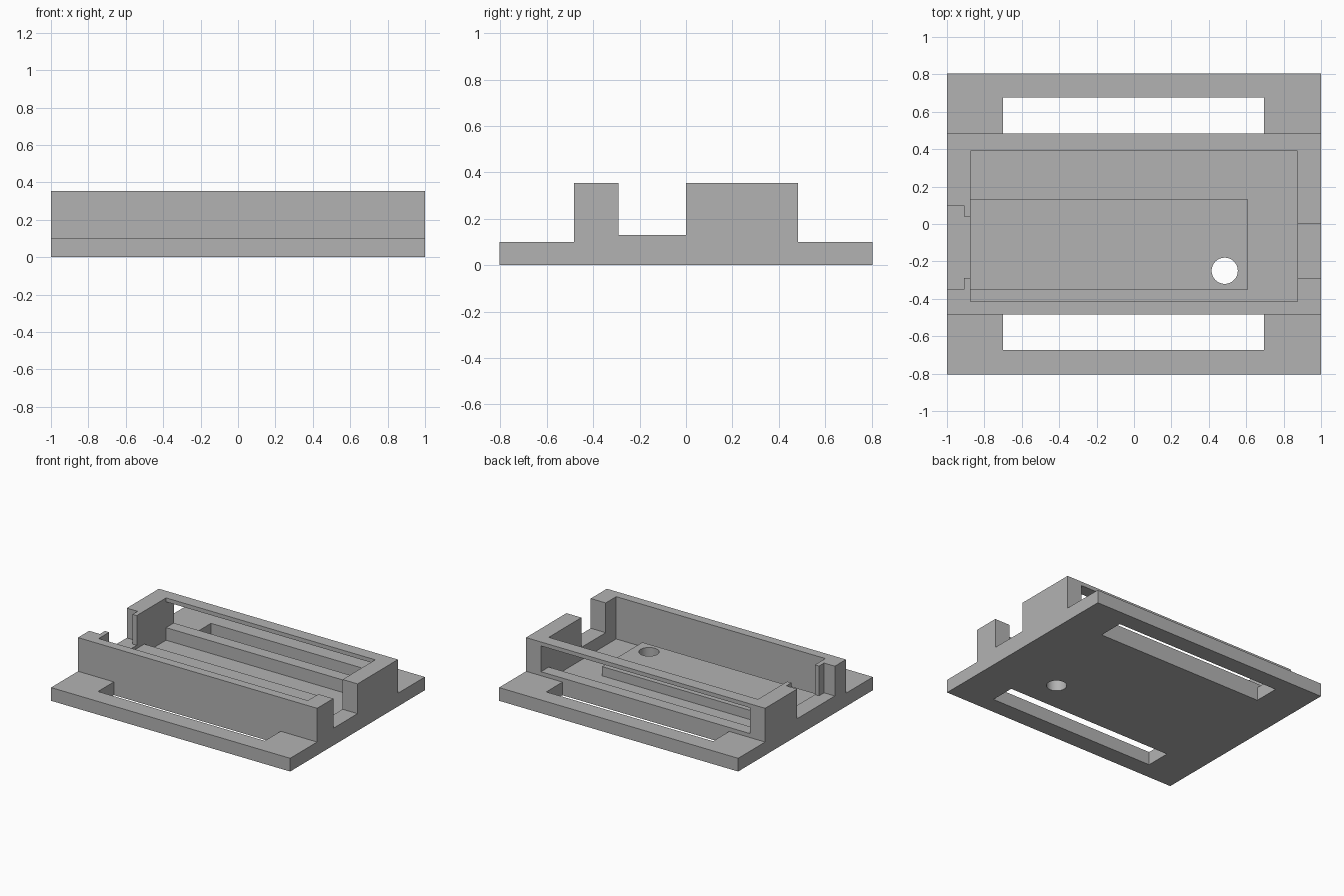
import bpy
import bmesh

if "Cube" in bpy.data.objects:
    bpy.data.objects.remove(bpy.data.objects["Cube"], do_unlink=True)

# Main levels and wall positions
BASE, SILL, TOP = 0.10, 0.13, 0.355
FLOOR, DECK = 0.035, 0.105
WALL, EDGE, END = 0.483, 0.805, 0.875
FRONT, BACK = -0.415, 0.39
ABOVE = 0.5

grey = bpy.data.materials.new("plain_grey")
grey.use_nodes = True
colour = (0.45, 0.45, 0.45, 1)
grey.diffuse_color = colour
grey.node_tree.nodes["Principled BSDF"].inputs["Base Color"].default_value = colour


def new_object(name, bm):
    mesh = bpy.data.meshes.new(name)
    bmesh.ops.recalc_face_normals(bm, faces=bm.faces)
    bm.to_mesh(mesh)
    bm.free()
    mesh.materials.append(grey)
    obj = bpy.data.objects.new(name, mesh)
    bpy.context.collection.objects.link(obj)
    return obj


def cut(target, cutter):
    mod = target.modifiers.new("cut", "BOOLEAN")
    mod.operation = "DIFFERENCE"
    mod.solver = "EXACT"
    mod.object = cutter
    cutter.hide_render = True
    bpy.context.view_layer.objects.active = target
    bpy.ops.object.modifier_apply(modifier=mod.name)
    bpy.data.objects.remove(cutter, do_unlink=True)


def cut_box(target, xs, ys, zs):
    bm = bmesh.new()
    bmesh.ops.create_cube(bm, size=1)
    for v in bm.verts:
        for axis, (low, high) in enumerate((xs, ys, zs)):
            v.co[axis] = high if v.co[axis] > 0 else low
    cut(target, new_object("box_cutter", bm))


# Stepped tray block extruded along its length
half = [(EDGE, 0), (EDGE, BASE), (WALL, BASE), (WALL, TOP)]
profile = half + [(-y, z) for y, z in reversed(half)]
bm = bmesh.new()
face = bm.faces.new([bm.verts.new((-1, y, z)) for y, z in profile])
ext = bmesh.ops.extrude_face_region(bm, geom=[face])
verts = [g for g in ext["geom"] if isinstance(g, bmesh.types.BMVert)]
bmesh.ops.translate(bm, verts=verts, vec=(2, 0, 0))
tray = new_object("mounting_tray", bm)

# Cavity, then trenches that leave the raised deck
cut_box(tray, (-END, END), (FRONT, BACK), (DECK, ABOVE))
cut_box(tray, (-END, END), (0.13, BACK), (FLOOR, ABOVE))
cut_box(tray, (-END, END), (FRONT, -0.35), (FLOOR, ABOVE))
cut_box(tray, (0.61, END), (FRONT, BACK), (FLOOR, ABOVE))

# Notches through the end walls, one of them stepped
cut_box(tray, (0.8, 1.1), (-0.29, 0), (SILL, ABOVE))
cut_box(tray, (-1.1, -0.91), (-0.35, 0.10), (SILL, ABOVE))
cut_box(tray, (-0.95, -0.8), (-0.29, 0.04), (SILL, ABOVE))

# Long window in the back wall
cut_box(tray, (-END, END), (0.3, 0.6), (SILL, 0.325))

# Strap slots in both flanges
for low, high in ((WALL, 0.677), (-0.673, -WALL)):
    cut_box(tray, (-0.7, 0.695), (low, high), (-0.1, 0.2))

# Round hole through the deck
bm = bmesh.new()
bmesh.ops.create_cone(bm, cap_ends=True, segments=48, radius1=0.07, radius2=0.07, depth=1)
bmesh.ops.translate(bm, verts=bm.verts, vec=(0.485, -0.25, 0))
cut(tray, new_object("hole_cutter", bm))

# Flat faces with a smooth hole wall
bpy.ops.object.select_all(action="DESELECT")
tray.select_set(True)
bpy.context.view_layer.objects.active = tray
bpy.ops.object.shade_smooth_by_angle()
